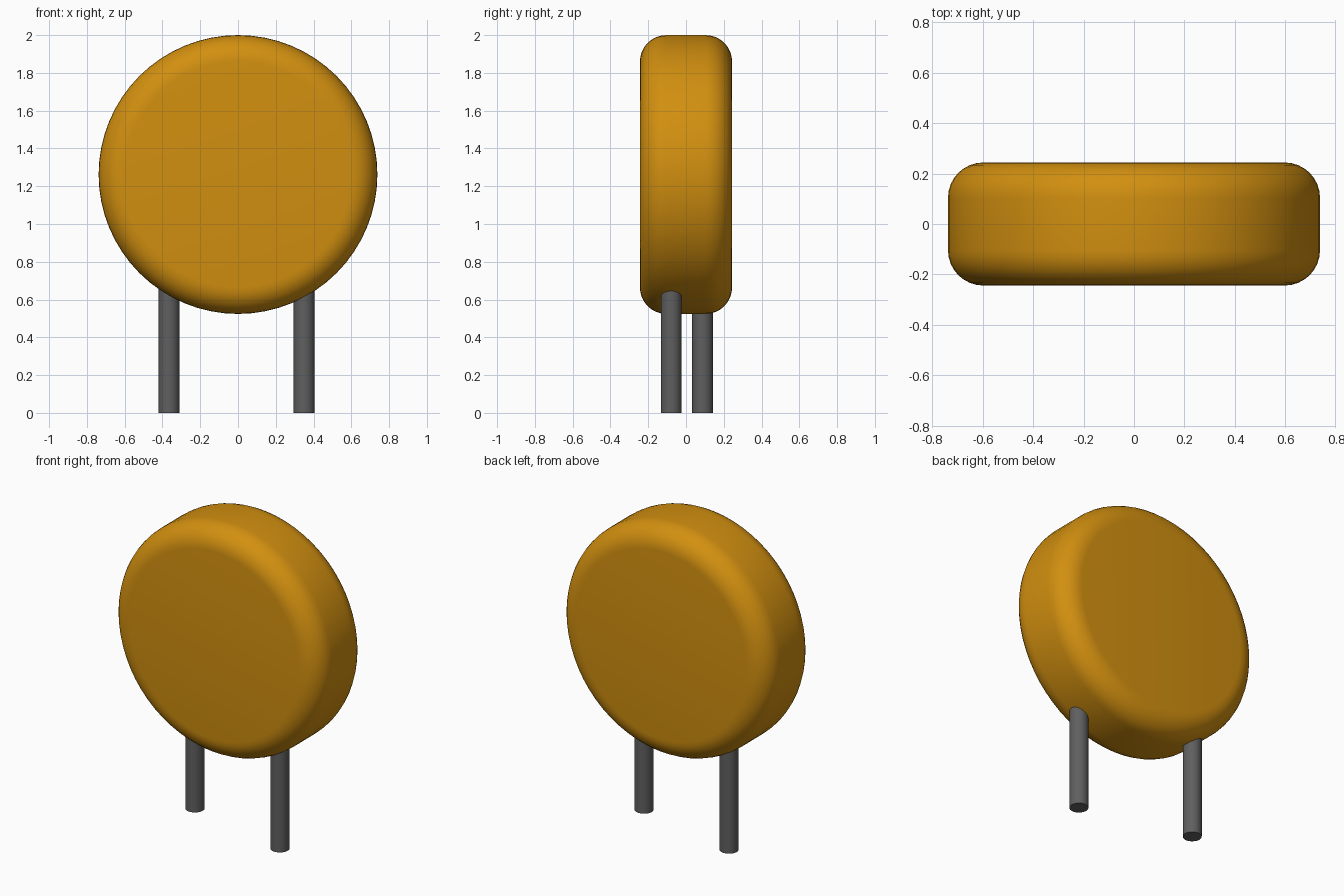
import bpy
import bmesh
import math
from mathutils import Matrix

cube = bpy.data.objects.get("Cube")
if cube:
    bpy.data.objects.remove(cube, do_unlink=True)


def material(name, rgb):
    mat = bpy.data.materials.new(name)
    mat.use_nodes = True
    color = (*rgb, 1.0)
    mat.diffuse_color = color
    bsdf = next(n for n in mat.node_tree.nodes if n.type == 'BSDF_PRINCIPLED')
    bsdf.inputs["Base Color"].default_value = color
    return mat


def cylinder(name, radius, depth, segments, transform, mat, fillet=0.0):
    bm = bmesh.new()
    bmesh.ops.create_cone(bm, cap_ends=True, segments=segments,
                          radius1=radius, radius2=radius, depth=depth)
    if fillet:
        rims = [e for e in bm.edges
                if abs(e.verts[0].co.z - e.verts[1].co.z) < 1e-5]
        bmesh.ops.bevel(bm, geom=rims, offset=fillet, offset_type='OFFSET',
                        segments=8, profile=0.5, affect='EDGES')
    bm.transform(transform)
    mesh = bpy.data.meshes.new(name)
    bm.to_mesh(mesh)
    bm.free()
    mesh.materials.append(mat)
    obj = bpy.data.objects.new(name, mesh)
    bpy.context.collection.objects.link(obj)
    bpy.ops.object.select_all(action='DESELECT')
    obj.select_set(True)
    bpy.context.view_layer.objects.active = obj
    bpy.ops.object.shade_smooth_by_angle(angle=math.radians(35))
    return obj


amber = material("amber coating", (0.64, 0.275, 0.005))
grey = material("grey metal", (0.115, 0.115, 0.115))

# Upright disc with rounded rims
cylinder("disc_body", 0.738, 0.488, 64,
         Matrix.Translation((0, 0, 1.262)) @ Matrix.Rotation(math.pi / 2, 4, 'X'),
         amber, fillet=0.14)

# Two wire leads, staggered front to back, ending inside the disc
LEAD_TOP = 0.9
for name, x, y in (("left_lead", 0.35, -0.078), ("right_lead", -0.365, 0.088)):
    cylinder(name, 0.055, LEAD_TOP, 32,
             Matrix.Translation((x, y, LEAD_TOP / 2)), grey)
